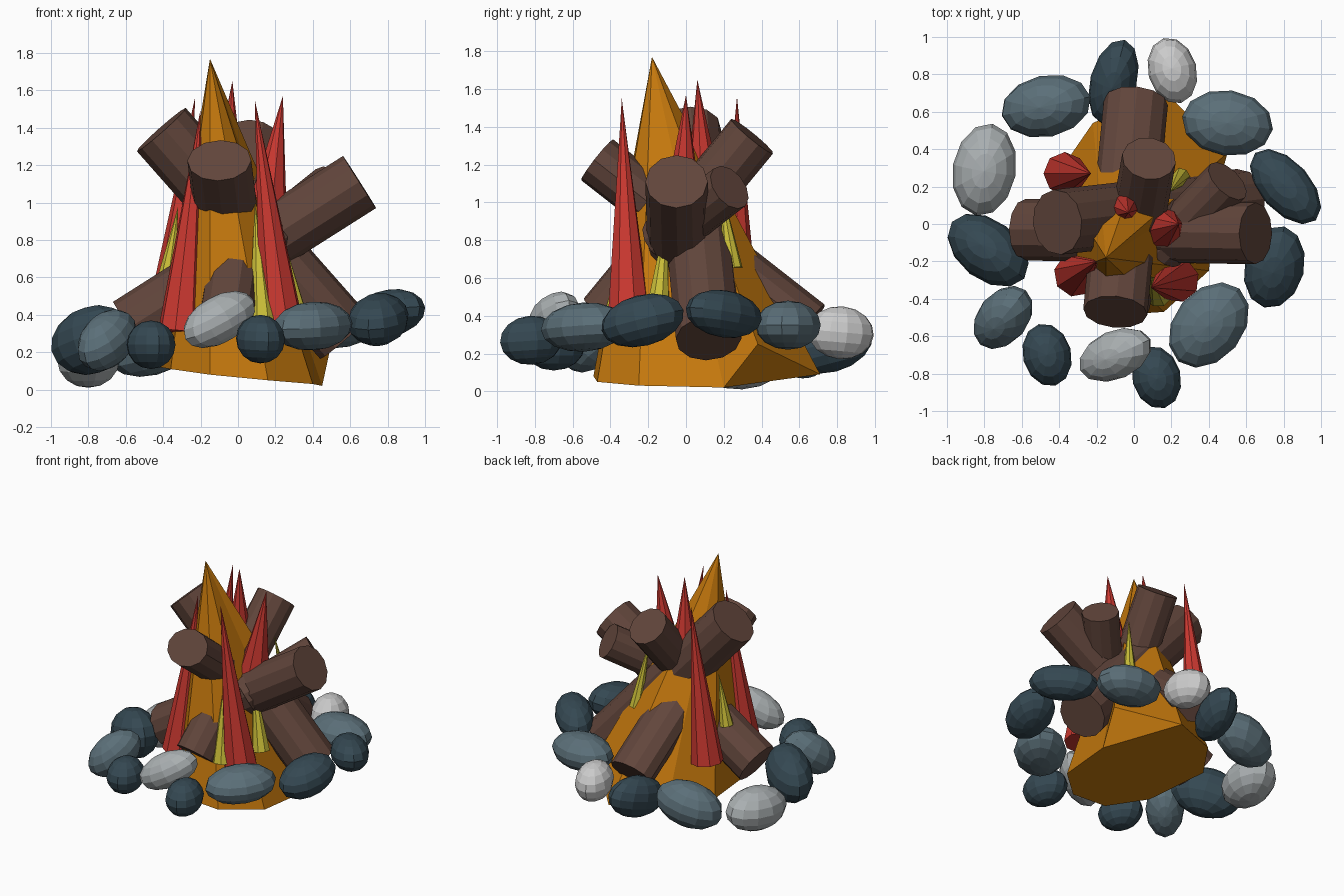
import bpy, bmesh
from math import radians
from mathutils import Vector, Matrix, Euler

if "Cube" in bpy.data.objects:
    bpy.data.objects.remove(bpy.data.objects["Cube"])


def material(name, rgb):
    m = bpy.data.materials.new(name)
    m.diffuse_color = (*rgb, 1)
    m.use_nodes = True
    m.node_tree.nodes["Principled BSDF"].inputs["Base Color"].default_value = m.diffuse_color
    return m


DARK = material("dark_slate", (0.035, 0.065, 0.085))
MID = material("mid_slate", (0.105, 0.16, 0.19))
LIGHT = material("light_stone", (0.40, 0.43, 0.44))
PALE = material("pale_stone", (0.58, 0.58, 0.58))
WOOD = material("wood", (0.12, 0.06, 0.044))
ORANGE = material("orange_flame", (0.56, 0.19, 0.004))
RED = material("red_flame", (0.60, 0.04, 0.03))
YELLOW = material("yellow_flame", (0.60, 0.52, 0.04))


def add_object(name, bm, mat):
    bmesh.ops.recalc_face_normals(bm, faces=bm.faces)
    me = bpy.data.meshes.new(name)
    bm.to_mesh(me)
    bm.free()
    me.materials.append(mat)
    ob = bpy.data.objects.new(name, me)
    bpy.context.collection.objects.link(ob)


def taper(name, start, end, r1, r2, sides, mat, squash=1.0):
    """Cylinder or cone running from start to end; squash flattens the section."""
    a, b = Vector(start), Vector(end)
    d = b - a
    m = Matrix.Translation((a + b) / 2) @ d.to_track_quat('Z', 'Y').to_matrix().to_4x4()
    m = m @ Matrix.Diagonal((1, squash, 1, 1))
    bm = bmesh.new()
    bmesh.ops.create_cone(bm, cap_ends=True, segments=sides, radius1=r1,
                          radius2=r2, depth=d.length, matrix=m)
    add_object(name, bm, mat)


def stone(name, centre, half, yaw, pitch, mat):
    """Faceted ellipsoid; positive pitch lifts the long-axis end."""
    rot = Euler((0, -radians(pitch), radians(yaw))).to_matrix().to_4x4()
    m = Matrix.Translation(centre) @ rot @ Matrix.Diagonal((*half, 1))
    bm = bmesh.new()
    bmesh.ops.create_uvsphere(bm, u_segments=12, v_segments=8, radius=1, matrix=m)
    add_object(name, bm, mat)


# Ring of stones
stones = [
    ((-0.47, 0.63, 0.235), (0.25, 0.165, 0.16), 12, 14, MID),
    ((-0.11, 0.76, 0.25), (0.24, 0.125, 0.15), 75, 14, DARK),
    ((0.205, 0.82, 0.31), (0.18, 0.13, 0.14), 105, -5, PALE),
    ((0.50, 0.54, 0.35), (0.245, 0.175, 0.13), -8, 0, MID),
    ((0.81, 0.20, 0.41), (0.245, 0.135, 0.125), -48, 8, DARK),
    ((0.75, -0.23, 0.375), (0.23, 0.16, 0.135), 76, 14, DARK),
    ((0.40, -0.54, 0.34), (0.255, 0.185, 0.13), 50, 4, MID),
    ((0.12, -0.82, 0.27), (0.17, 0.13, 0.13), 105, 4, DARK),
    ((-0.10, -0.70, 0.375), (0.225, 0.13, 0.125), 24, 28, LIGHT),
    ((-0.465, -0.70, 0.24), (0.17, 0.13, 0.13), 105, 0, DARK),
    ((-0.70, -0.50, 0.265), (0.21, 0.135, 0.14), 50, 35, MID),
    ((-0.78, -0.14, 0.265), (0.255, 0.16, 0.18), -38, 16, DARK),
    ((-0.80, 0.29, 0.165), (0.25, 0.17, 0.155), 80, 3, LIGHT),
]
for i, (c, h, yaw, pitch, mat) in enumerate(stones, 1):
    stone(f"stone_{i:02d}", c, h, yaw, pitch, mat)

# Crossed logs: upper end, lower end, radius, section squash
logs = [
    ((-0.10, -0.47, 1.225), (0.01, 0.65, 0.35), 0.172, 0.8),
    ((0.08, 0.35, 1.35), (-0.06, -0.43, 0.40), 0.145, 1.0),
    ((-0.41, 0.01, 1.39), (0.57, 0.12, 0.28), 0.175, 1.0),
    ((0.65, -0.05, 1.11), (-0.58, -0.03, 0.33), 0.165, 1.0),
    ((0.50, 0.23, 1.08), (0.15, -0.13, 0.80), 0.13, 1.0),
]
for i, (top, foot, r, squash) in enumerate(logs, 1):
    taper(f"log_{i}", foot, top, r, r, 12, WOOD, squash)

# Large uneven orange flame
rim = [(0.45, 0.20, 0.02), (0.40, -0.25, 0.03), (0.16, -0.47, 0.05),
       (-0.15, -0.49, 0.08), (-0.36, -0.26, 0.11), (-0.42, 0.25, 0.12),
       (-0.22, 0.54, 0.12), (0.16, 0.71, 0.09)]
bm = bmesh.new()
ring = [bm.verts.new(p) for p in rim]
corner = bm.verts.new((0.50, 0.38, 0.25))
tip = bm.verts.new((-0.15, -0.18, 1.77))
bm.faces.new(ring)
bm.faces.new((ring[-1], ring[0], corner))
side = ring + [corner]
for a, b in zip(side, side[1:] + side[:1]):
    bm.faces.new((a, b, tip))
add_object("orange_flame", bm, ORANGE)

# Thin red and yellow flames: base, tip, base radius
reds = [
    ((0.23, -0.30, 0.36), (0.09, -0.34, 1.55), 0.12),
    ((0.15, -0.02, 0.92), (0.24, 0.00, 1.57), 0.115),
    ((-0.06, 0.10, 0.98), (-0.03, 0.06, 1.65), 0.11),
    ((-0.37, 0.27, 0.40), (-0.23, 0.27, 1.56), 0.115),
    ((-0.31, -0.27, 0.31), (-0.20, -0.20, 1.50), 0.12),
]
yellows = [
    ((0.13, -0.37, 0.37), (0.09, -0.28, 1.00), 0.075),
    ((0.25, 0.25, 0.65), (0.19, 0.17, 1.15), 0.05),
    ((-0.38, 0.05, 0.60), (-0.32, 0.06, 0.98), 0.05),
    ((0.30, -0.15, 0.42), (0.20, -0.10, 0.95), 0.065),
]
for kind, group, mat in (("red", reds, RED), ("yellow", yellows, YELLOW)):
    for i, (base, top, r) in enumerate(group, 1):
        taper(f"{kind}_flame_{i}", base, top, r, 0, 8, mat)
